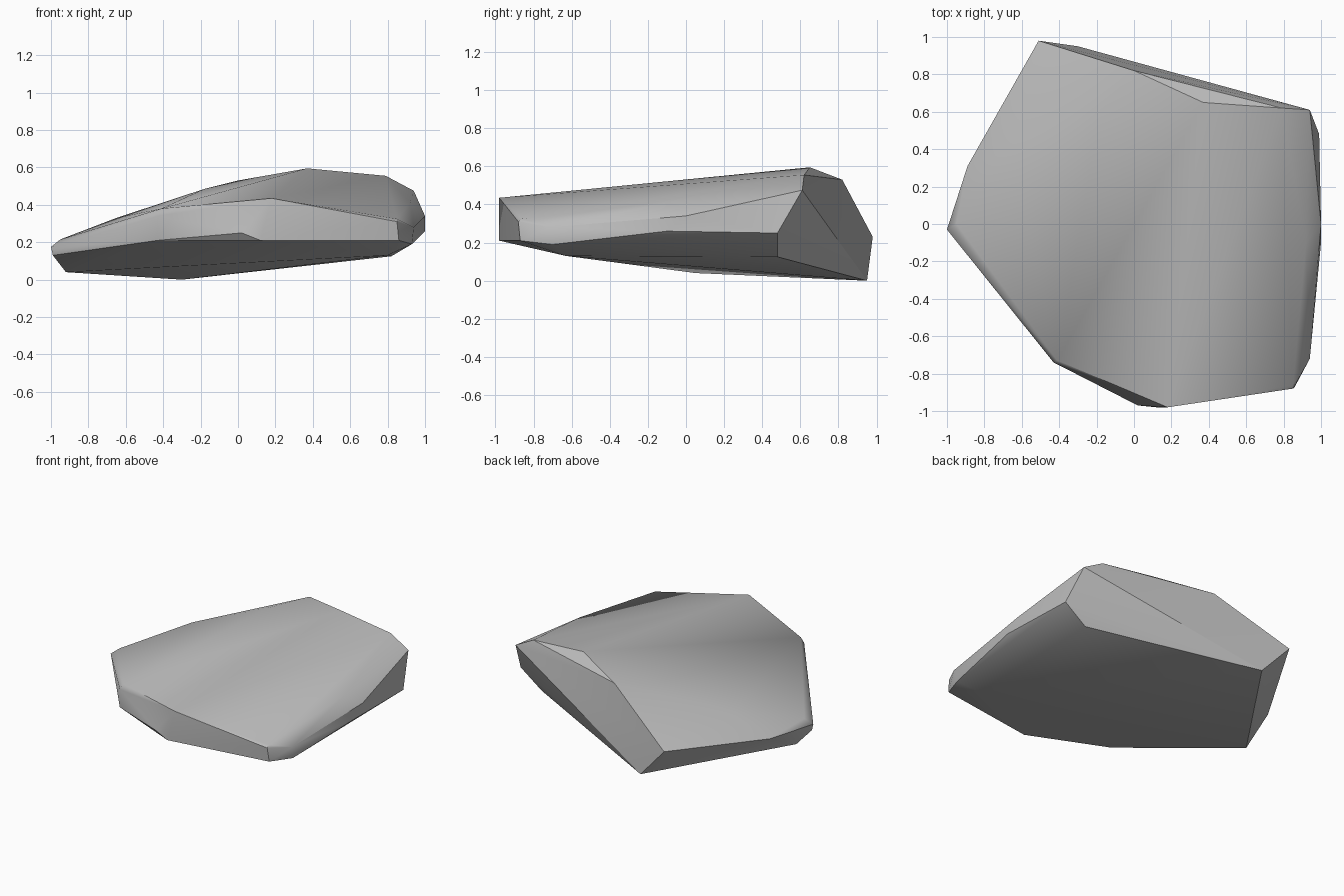
import bpy
import bmesh
import math

cube = bpy.data.objects.get("Cube")
if cube:
    bpy.data.objects.remove(cube, do_unlink=True)


def flat_material(name, colour):
    material = bpy.data.materials.new(name)
    material.use_nodes = True
    material.diffuse_color = colour
    shader = material.node_tree.nodes["Principled BSDF"]
    shader.inputs["Base Color"].default_value = colour
    shader.inputs["Roughness"].default_value = 0.8
    return material


def hull_object(name, corners, material):
    """Wrap a convex skin around the corners and smooth its gentle edges."""
    mesh = bpy.data.meshes.new(name)
    bm = bmesh.new()
    for corner in corners:
        bm.verts.new(corner)
    bmesh.ops.convex_hull(bm, input=bm.verts[:])
    loose = [vert for vert in bm.verts if not vert.link_faces]
    bmesh.ops.delete(bm, geom=loose, context="VERTS")
    bmesh.ops.recalc_face_normals(bm, faces=bm.faces[:])
    bm.to_mesh(mesh)
    bm.free()
    mesh.materials.append(material)
    obj = bpy.data.objects.new(name, mesh)
    bpy.context.collection.objects.link(obj)
    bpy.ops.object.select_all(action="DESELECT")
    obj.select_set(True)
    bpy.context.view_layer.objects.active = obj
    bpy.ops.object.shade_smooth_by_angle(angle=math.radians(30))
    return obj


# Sloping upper surface, tallest at the back
upper_rim = [
    (.37, .65, .595), (.79, .62, .555), (.94, .61, .475), (.92, -.1, .41),
    (.85, -.86, .325), (.18, -.98, .435), (-.41, -.73, .38),
    (-.95, 0, .215), (-.65, .4, .33), (-.18, .6, .485), (0, .82, .53),
]

# Broken outer edge, walked around the slab
side_band = [
    (-.51, .98, .23), (-.89, .31, .17), (-1, -.03, .175), (-.99, -.03, .13),
    (-.43, -.74, .34), (-.43, -.74, .21), (.02, -.97, .25), (.12, -.98, .21),
    (.85, -.88, .31), (.86, -.87, .21), (.94, -.72, .28), (.93, -.7, .19),
    (1, -.1, .26), (1, 0, .34), (.99, .48, .25),
]

# Tilted underside
under_rim = [
    (-.3, .95, 0), (-.92, .05, .04), (.8, -.63, .13), (.82, .48, .125),
]

stone = flat_material("stone grey", (.5, .5, .5, 1))
hull_object("rock_slab", upper_rim + side_band + under_rim, stone)
